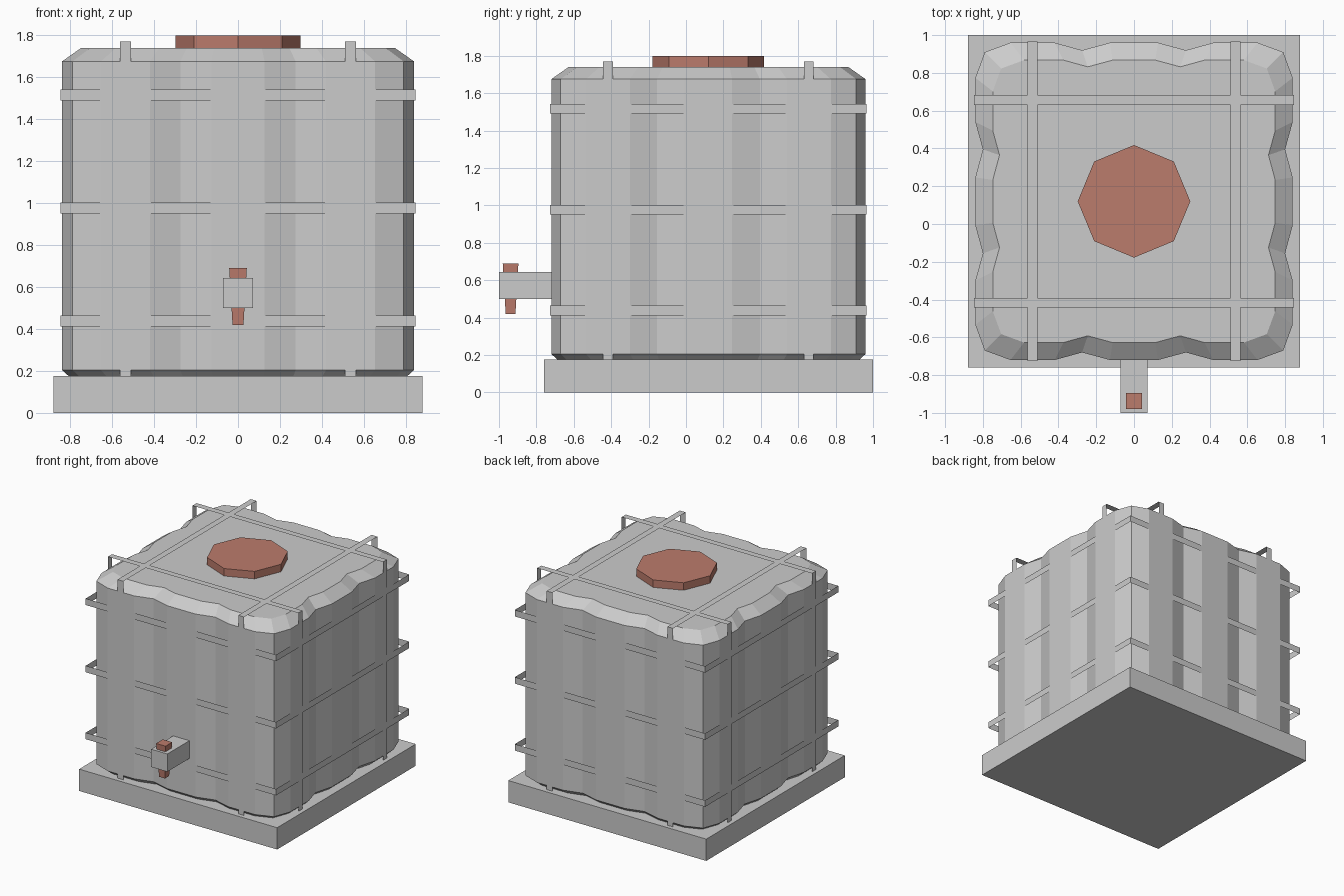
import bpy, math

if "Cube" in bpy.data.objects:
    bpy.data.objects.remove(bpy.data.objects["Cube"])

CY = 0.12  # centre of the tank in y


def mesh_object(name, verts, faces, color=None):
    me = bpy.data.meshes.new(name)
    me.from_pydata(verts, [], faces)
    me.update()
    ob = bpy.data.objects.new(name, me)
    bpy.context.collection.objects.link(ob)
    if color:
        mat = bpy.data.materials.get("red_plastic") or bpy.data.materials.new("red_plastic")
        mat.diffuse_color = color
        mat.use_nodes = True
        mat.node_tree.nodes["Principled BSDF"].inputs["Base Color"].default_value = mat.diffuse_color
        me.materials.append(mat)
    return ob


def loft(name, outline, levels, cy=CY, color=None, caps=True):
    """Stack scaled copies of a counter-clockwise outline at (z, scale) levels."""
    n = len(outline)
    verts = [(x * s, y * s + cy, z) for z, s in levels for x, y in outline]
    faces = [(k * n + i, k * n + (i + 1) % n, (k + 1) * n + (i + 1) % n, (k + 1) * n + i)
             for k in range(len(levels) - 1) for i in range(n)]
    if caps:
        faces += [tuple(reversed(range(n))), tuple(range(len(verts) - n, len(verts)))]
    return mesh_object(name, verts, faces, color)


def rect(hx, hy):
    return [(-hx, -hy), (hx, -hy), (hx, hy), (-hx, hy)]


RED = (0.5, 0.2, 0.15, 1)

# Pallet base
loft("pallet", rect(0.88, 0.88), [(0, 1), (0.175, 1)])

# Tank: one dented side, turned four times around the centre
side = [(-0.654, -0.84), (-0.42, -0.84), (-0.275, -0.80), (-0.127, -0.84),
        (0.127, -0.84), (0.275, -0.80), (0.42, -0.84), (0.654, -0.84), (0.79, -0.79)]
outline = []
for q in range(4):
    c, s = round(math.cos(q * math.pi / 2)), round(math.sin(q * math.pi / 2))
    outline += [(x * c - y * s, x * s + y * c) for x, y in side]
loft("tank", outline, [(0.175, 0.96), (0.205, 1), (1.675, 1), (1.74, 0.89)])

# Thin horizontal bands around the cage
for i, z in enumerate((0.438, 0.976, 1.516)):
    loft(f"cage_band_{i + 1}", rect(0.846, 0.846),
         [(z - 0.026, 1), (z + 0.026, 1)], caps=False)

# Thin upright straps running up, over the top and down
path = [(-0.846, 0.175), (-0.846, 1.77), (0.846, 1.77), (0.846, 0.175)]
for axis in "xy":
    for tag, off in (("low", -0.537), ("high", 0.537)):
        verts = []
        for u, z in path:
            for w in (off - 0.026, off + 0.026):
                verts.append((u, w + CY, z) if axis == "x" else (w, u + CY, z))
        faces = [(2 * k, 2 * k + 2, 2 * k + 3, 2 * k + 1) for k in range(3)]
        if axis == "x":
            faces = [f[::1] for f in faces]
        else:
            faces = [f[::-1] for f in faces]
        mesh_object(f"cage_strap_{axis}_{tag}", verts, faces)

# Eight-sided lid
octagon = [(0.298 * math.cos(a * math.pi / 4), 0.298 * math.sin(a * math.pi / 4))
           for a in range(8)]
loft("lid", octagon, [(1.74, 1), (1.80, 1)], color=RED)

# Outlet valve and its tapered handle
loft("valve", rect(0.072, 0.14), [(0.50, 1), (0.643, 1)], cy=-0.86)
loft("valve_handle", rect(0.042, 0.042), [(0.42, 0.62), (0.69, 1)], cy=-0.938, color=RED)
